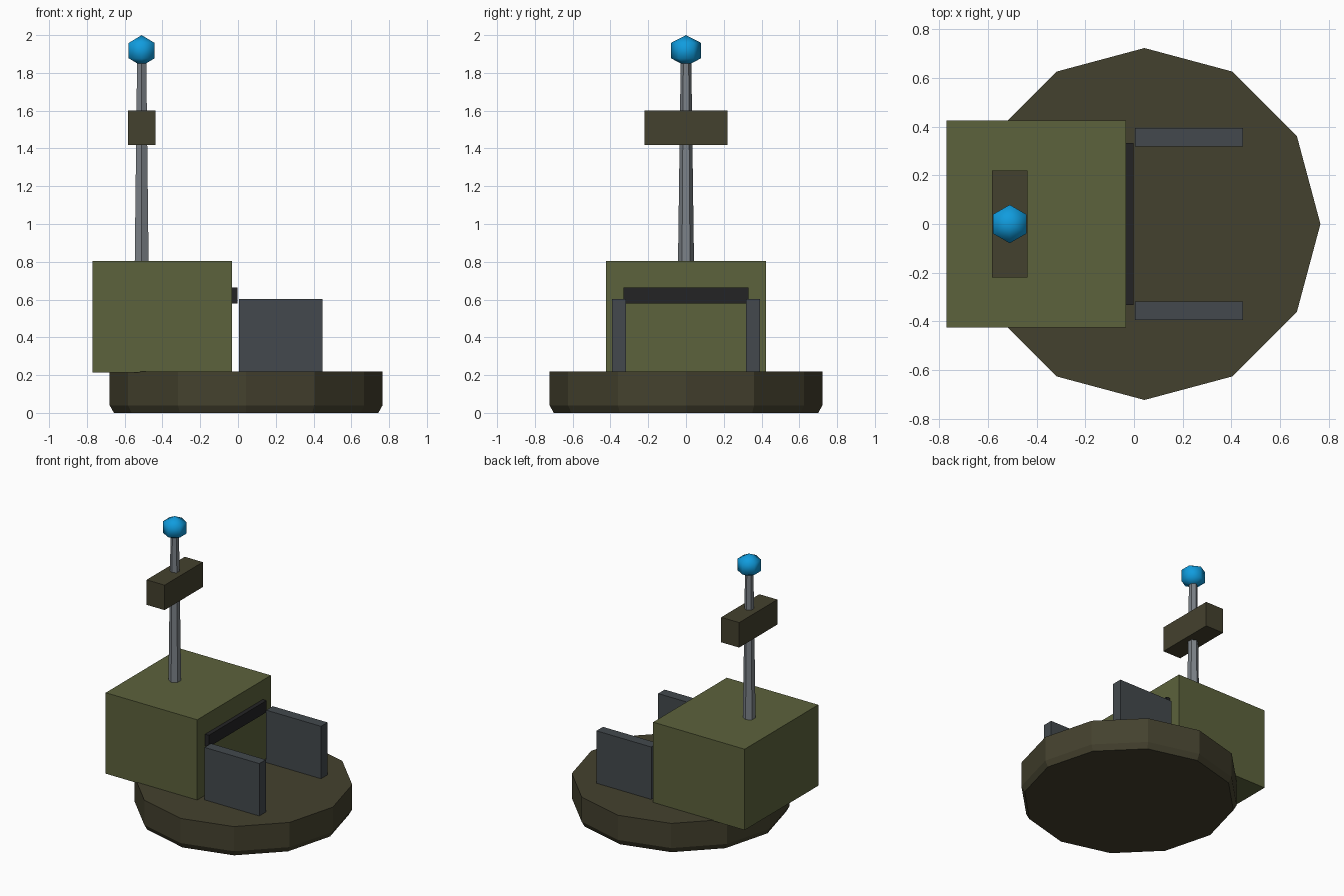
import bpy, math

if "Cube" in bpy.data.objects:
    bpy.data.objects.remove(bpy.data.objects["Cube"])


def paint(name, r, g, b):
    """Material from 0-255 display values, stored as linear."""
    m = bpy.data.materials.new(name)
    lin = lambda v: ((v / 255 + 0.055) / 1.055) ** 2.4 if v > 10 else v / 255 / 12.92
    m.diffuse_color = (lin(r), lin(g), lin(b), 1)
    m.use_nodes = True
    m.node_tree.nodes["Principled BSDF"].inputs["Base Color"].default_value = m.diffuse_color
    return m


OLIVE = paint("olive green", 92, 98, 60)
BROWN = paint("dark olive brown", 68, 65, 46)
SLATE = paint("slate grey", 67, 73, 77)
BLACK = paint("near black", 36, 36, 37)
STEEL = paint("steel grey", 124, 130, 136)
BLUE = paint("bright blue", 16, 156, 222)


def make(name, verts, faces, mat):
    me = bpy.data.meshes.new(name)
    me.from_pydata(verts, [], faces)
    me.materials.append(mat)
    ob = bpy.data.objects.new(name, me)
    bpy.context.collection.objects.link(ob)
    return ob


def box(name, x, y, z, mat):
    """Box from (min, max) ranges."""
    v = [(a, b, c) for c in z for b in y for a in x]
    f = [(0, 2, 3, 1), (4, 5, 7, 6), (0, 1, 5, 4),
         (2, 6, 7, 3), (0, 4, 6, 2), (1, 3, 7, 5)]
    return make(name, v, f, mat)


def lathe(name, cx, sides, turn, rings, mat):
    """Stack of polygon rings (radius, z) around a vertical axis, with closed ends."""
    v, f, loops = [], [], []
    for r, z in rings:
        start = len(v)
        n = sides if r > 0 else 1
        for i in range(n):
            a = turn + math.tau * i / sides
            v.append((cx + r * math.cos(a), r * math.sin(a), z))
        loops.append([start + (i % n) for i in range(sides)])
    for lo, hi in zip(loops, loops[1:]):
        for i in range(sides):
            j = (i + 1) % sides
            f.append(tuple(dict.fromkeys((lo[i], lo[j], hi[j], hi[i]))))
    if rings[0][0] > 0:
        f.append(tuple(reversed(loops[0])))
    if rings[-1][0] > 0:
        f.append(tuple(loops[-1]))
    return make(name, v, f, mat)


# Twelve-sided base slab with a small bevel under the rim
lathe("base", 0.043, 12, 0, [(0.70, 0), (0.722, 0.04), (0.722, 0.22)], BROWN)

# Cabin block and the dark slit on its right face
box("cabin", (-0.77, -0.032), (-0.424, 0.424), (0.215, 0.805), OLIVE)
box("viewing_slit", (-0.06, -0.002), (-0.332, 0.332), (0.58, 0.665), BLACK)

# Pair of upright side walls
for side, label in ((-1, "front"), (1, "back")):
    y = sorted((side * 0.318, side * 0.393))
    box(label + "_wall", (0.005, 0.447), y, (0.21, 0.602), SLATE)

# Tapered six-sided mast, crossbar and beacon
MAST_X = -0.51
lathe("mast", MAST_X, 6, math.pi / 6, [(0.0425, 0.79), (0.028, 1.87)], STEEL)
box("crossbar", (-0.583, -0.438), (-0.22, 0.22), (1.418, 1.6), BROWN)
beacon = lathe("beacon", MAST_X, 6, math.pi / 6,
               [(0, 1.836), (0.079, 1.877), (0.079, 1.959), (0, 2.0)], BLUE)
beacon.data.shade_smooth()
